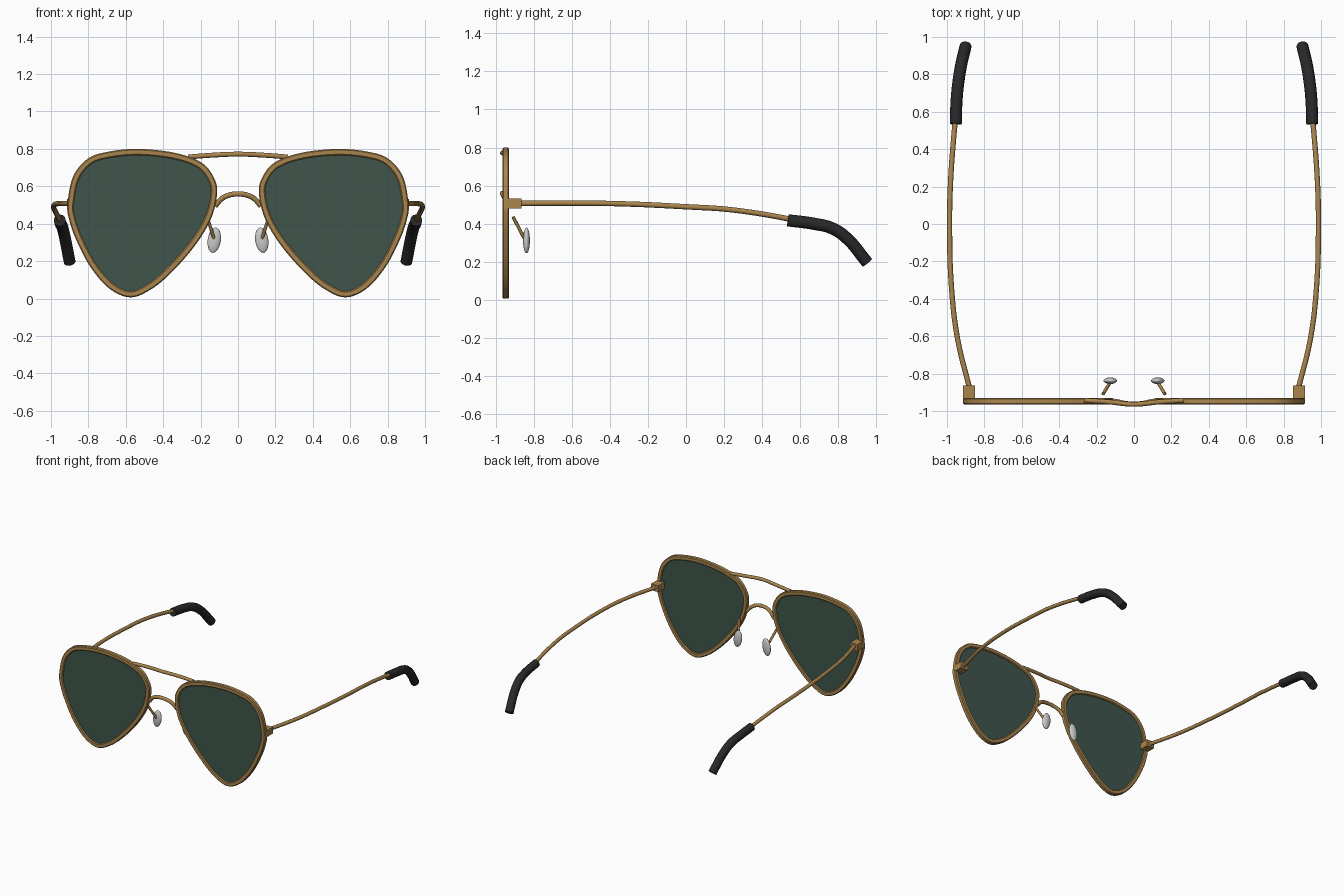
import bpy, bmesh, math
from mathutils import Vector

if "Cube" in bpy.data.objects:
    bpy.data.objects.remove(bpy.data.objects["Cube"])


def material(name, rgb):
    m = bpy.data.materials.new(name)
    m.diffuse_color = (*rgb, 1)
    m.use_nodes = True
    m.node_tree.nodes["Principled BSDF"].inputs["Base Color"].default_value = m.diffuse_color
    return m


GOLD = material("gold_metal", (0.40, 0.235, 0.075))
GREEN = material("green_glass", (0.05, 0.09, 0.072))
BLACK = material("black_rubber", (0.022, 0.022, 0.024))
CLEAR = material("pale_silicone", (0.75, 0.75, 0.72))


def finish(ob, mat, angle=40):
    ob.data.materials.clear()
    ob.data.materials.append(mat)
    bpy.ops.object.select_all(action='DESELECT')
    bpy.context.view_layer.objects.active = ob
    ob.select_set(True)
    bpy.ops.object.shade_smooth_by_angle(angle=math.radians(angle))
    return ob


def from_bmesh(name, bm, mat):
    bmesh.ops.recalc_face_normals(bm, faces=bm.faces)
    me = bpy.data.meshes.new(name)
    bm.to_mesh(me)
    bm.free()
    ob = bpy.data.objects.new(name, me)
    bpy.context.collection.objects.link(ob)
    return finish(ob, mat)


def tube(name, pts, radius, mat, side=1):
    """Round wire through the points, with flat end caps."""
    cu = bpy.data.curves.new(name, 'CURVE')
    cu.dimensions = '3D'
    cu.bevel_depth = radius
    cu.bevel_resolution = 4
    cu.resolution_u = 8
    cu.use_fill_caps = True
    sp = cu.splines.new('BEZIER')
    sp.bezier_points.add(len(pts) - 1)
    for bp, (x, y, z) in zip(sp.bezier_points, pts):
        bp.co = (x * side, y, z)
        bp.handle_left_type = bp.handle_right_type = 'AUTO'
    ob = bpy.data.objects.new(name, cu)
    bpy.context.collection.objects.link(ob)
    bpy.ops.object.select_all(action='DESELECT')
    bpy.context.view_layer.objects.active = ob
    ob.select_set(True)
    bpy.ops.object.convert(target='MESH')
    return finish(bpy.context.object, mat)


# Teardrop outline (outer edge of the rim, x and z)
OUTLINE = [(.912, .507), (.882, .652), (.805, .747), (.70, .784), (.535, .80),
           (.337, .779), (.195, .727), (.128, .645), (.112, .56), (.144, .427),
           (.23, .283), (.357, .138), (.465, .049), (.575, .006), (.688, .053),
           (.79, .17), (.868, .32), (.905, .43)]


def smooth_loop(points, steps=6):
    p = [Vector(q) for q in points]
    n, out = len(p), []
    for i in range(n):
        a, b, c, d = p[i - 1], p[i], p[(i + 1) % n], p[(i + 2) % n]
        for k in range(steps):
            t = k / steps
            out.append(0.5 * (2 * b + (c - a) * t + (2 * a - 5 * b + 4 * c - d) * t * t
                              + (3 * b - a - 3 * c + d) * t ** 3))
    return out


LOOP = smooth_loop(OUTLINE)
N = len(LOOP)
INWARD = []
for i in range(N):
    t = (LOOP[(i + 1) % N] - LOOP[i - 1]).normalized()
    INWARD.append(Vector((-t.y, t.x)))


def ring(bm, side, inset, y):
    out = []
    for p, n in zip(LOOP, INWARD):
        q = p + n * inset
        out.append(bm.verts.new((q.x * side, y, q.y)))
    return out


def skin(bm, a, b):
    for i in range(N):
        j = (i + 1) % N
        bm.faces.new((a[i], a[j], b[j], b[i]))


Y = -0.947
W, H, C = 0.034, 0.018, 0.006   # rim width, half depth, chamfer
PROFILE = [(0, Y - H + C), (C, Y - H), (W - C, Y - H), (W, Y - H + C),
           (W, Y + H - C), (W - C, Y + H), (C, Y + H), (0, Y + H - C)]

for side, tag in ((1, "right"), (-1, "left")):
    # Rim and lens
    bm = bmesh.new()
    rings = [ring(bm, side, *p) for p in PROFILE]
    for k in range(len(rings)):
        skin(bm, rings[k - 1], rings[k])
    from_bmesh("rim_" + tag, bm, GOLD)

    bm = bmesh.new()
    front, back = ring(bm, side, 0.025, Y - 0.008), ring(bm, side, 0.025, Y + 0.008)
    skin(bm, front, back)
    bm.faces.new(front)
    bm.faces.new(back)
    from_bmesh("lens_" + tag, bm, GREEN)

    # Hinge block
    bm = bmesh.new()
    bmesh.ops.create_cube(bm, size=1)
    for v in bm.verts:
        v.co = Vector((v.co.x * .064 + .881 * side, v.co.y * .078 - .903, v.co.z * .052 + .506))
    from_bmesh("hinge_" + tag, bm, GOLD)

    # Temple arm and its rubber tip
    tube("temple_" + tag, [(.88, -.875, .507), (.943, -.615, .508), (.975, -.35, .505),
                           (.986, 0, .489), (.98, .24, .473), (.957, .54, .425),
                           (.953, .58, .415)], .014, GOLD, side)
    tube("temple_tip_" + tag, [(.953, .535, .418), (.948, .67, .40), (.938, .765, .377),
                               (.926, .84, .328), (.900, .952, .196)], .032, BLACK, side)

    # Nose pad and its wire
    tube("pad_arm_" + tag, [(.165, -.908, .435), (.128, -.848, .32)], .009, GOLD, side)
    bpy.ops.mesh.primitive_uv_sphere_add(segments=24, ring_count=14, radius=1,
                                         location=(.127 * side, -.838, .312),
                                         rotation=(0, math.radians(-8 * side), 0))
    pad = bpy.context.object
    pad.name = "nose_pad_" + tag
    pad.scale = (.035, .018, .068)
    finish(pad, CLEAR)

# Brow bar and arched bridge, both bowed forward
tube("brow_bar", [(-.265, -.943, .757), (-.13, -.952, .767), (0, -.964, .772),
                  (.13, -.952, .767), (.265, -.943, .757)], .013, GOLD)
tube("bridge", [(-.122, -.945, .495), (-.085, -.952, .535), (-.04, -.961, .555),
                (0, -.963, .559), (.04, -.961, .555), (.085, -.952, .535),
                (.122, -.945, .495)], .014, GOLD)
